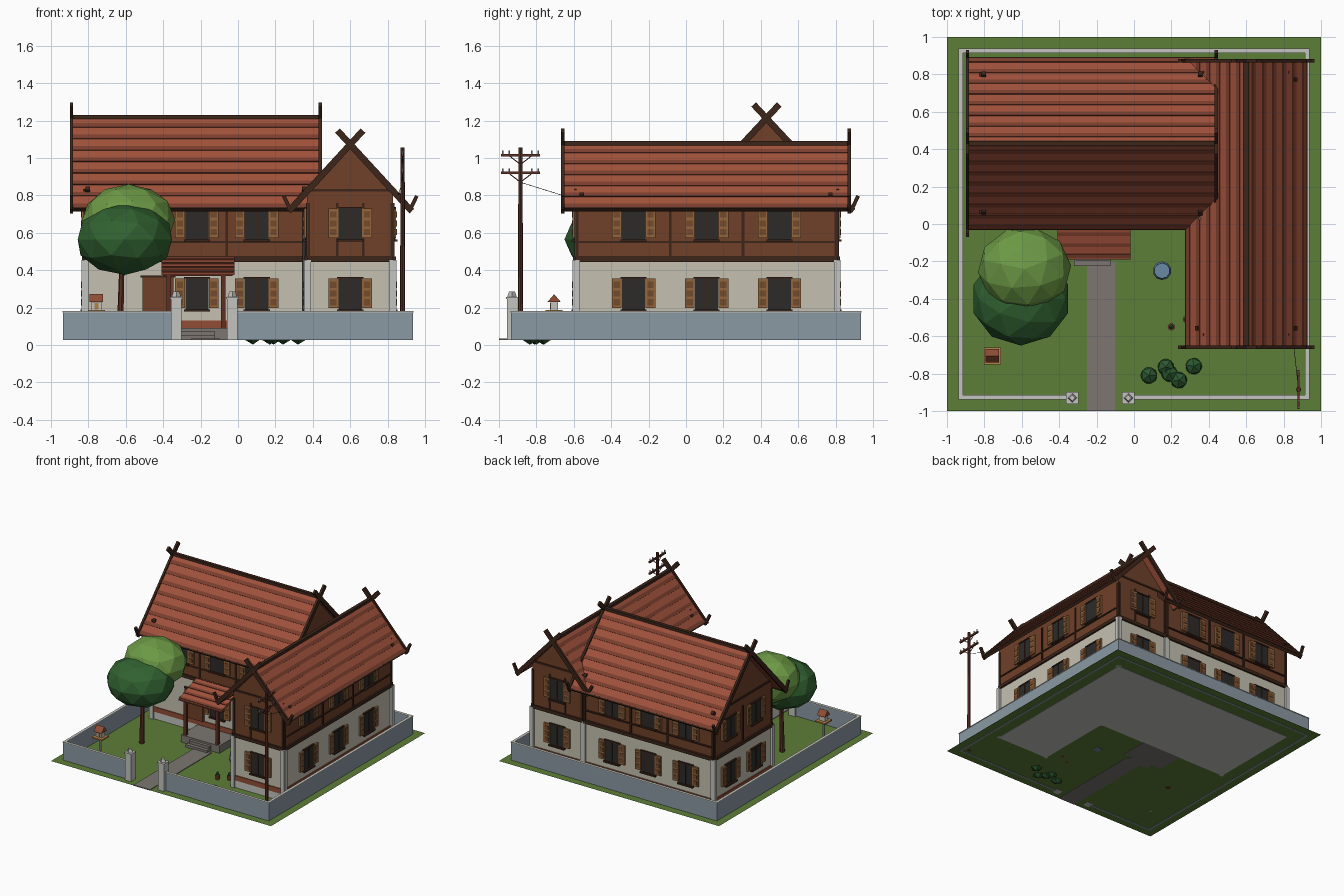
import bpy, bmesh, math
from math import pi
from mathutils import Matrix, Vector

if "Cube" in bpy.data.objects:
    bpy.data.objects.remove(bpy.data.objects["Cube"])

T, R = Matrix.Translation, Matrix.Rotation
I = Matrix.Identity(4)
COL = dict(grass=(.11, .21, .04), stone=(.56, .53, .44), pale=(.55, .55, .52), wood=(.16, .052, .022),
           trim=(.045, .018, .01), roof=(.36, .085, .045), tile=(.2, .05, .028), glass=(.025, .024, .022),
           shutter=(.3, .13, .045), slat=(.17, .07, .025), fence=(.26, .32, .37), path=(.2, .18, .16),
           brick=(.28, .075, .035), post=(.11, .03, .018), leaf_dark=(.03, .12, .03), leaf_light=(.15, .32, .06),
           bush=(.025, .1, .03), pipe=(.12, .12, .12), jar=(.14, .25, .36), gold=(.45, .22, .06))
MATS, BMS = {}, {}
for k, c in COL.items():
    MATS[k] = bpy.data.materials.new(k)
    MATS[k].diffuse_color = (*c, 1)


def part(name, mat):
    """Return the bmesh collecting geometry for a named part."""
    return BMS.setdefault(name, (bmesh.new(), mat))[0]


def box(bm, lo, hi, M=I):
    lo, hi = Vector(lo), Vector(hi)
    bmesh.ops.create_cube(bm, size=1, matrix=M @ T((lo + hi) / 2) @ Matrix.Diagonal((*(hi - lo), 1)))


def cyl(bm, p, q, r1, r2=None, n=8):
    p, q = Vector(p), Vector(q)
    M = T((p + q) / 2) @ (q - p).to_track_quat('Z', 'Y').to_matrix().to_4x4()
    bmesh.ops.create_cone(bm, cap_ends=True, segments=n, radius1=r1, radius2=r1 if r2 is None else r2,
                          depth=(q - p).length, matrix=M)


def ball(bm, c, r, sub=2, rot=0):
    bmesh.ops.create_icosphere(bm, subdivisions=sub, radius=1,
                               matrix=T(c) @ Matrix.Diagonal((*r, 1)) @ R(rot, 4, 'Z'))


def prism(bm, pts, u0, u1, M):
    """Extrude a (v, z) outline along the local x axis."""
    f = bm.faces.new([bm.verts.new(M @ Vector((u0, v, z))) for v, z in pts])
    g = bmesh.ops.extrude_face_region(bm, geom=[f])['geom']
    d = M.to_3x3() @ Vector((u1 - u0, 0, 0))
    bmesh.ops.translate(bm, verts=[v for v in g if isinstance(v, bmesh.types.BMVert)], vec=d)
    bmesh.ops.recalc_face_normals(bm, faces=bm.faces)


def gable_roof(name, M, hl, hw, z_ridge, z_eave, rows):
    """Two tiled slopes, ridge cap, crossed barge boards and upturned eave hooks."""
    rise = z_ridge - z_eave
    L, a = math.hypot(hw, rise), -math.atan2(rise, hw)
    slab, strips, trim = part(name + "_slopes", 'roof'), part(name + "_tile_rows", 'tile'), part(name + "_trim", 'trim')
    for s in (0, pi):
        S = M @ T((0, 0, z_ridge)) @ R(s, 4, 'Z') @ R(a, 4, 'X')
        box(slab, (-hl, 0, -.016), (hl, L, 0), S)
        for i in range(rows):
            w = L * (i + .6) / rows
            box(strips, (-hl, w, -.004), (hl, w + L / rows * .33, .005), S)
        box(trim, (-hl, L - .008, -.02), (hl, L + .004, .004), S)
        for e in (-hl, hl):
            box(trim, (e - .009, -.095, -.022), (e + .009, L + .015, .012), S)
            box(trim, (e - .009, -.01, -.01), (e + .009, .085, .01), S @ T((0, L + .005, -.008)) @ R(math.radians(112), 4, 'X'))
            u = e * .87
            box(trim, (u - .012, L * .78, 0), (u + .012, L * .82, .014), S)
    box(trim, (-hl, -.014, z_ridge - .012), (hl, .014, z_ridge + .01), M)


def window(M, x, z):
    """Dark glazing with bars, sill, lintel and a pair of panelled shutters."""
    W = M @ T((x, 0, z))
    box(part("window_glass", 'glass'), (-.062, -.008, 0), (.062, .01, .17), W)
    fr = part("window_frames", 'trim')
    box(fr, (-.07, -.022, -.012), (.07, .005, 0), W)
    box(fr, (-.07, -.014, .165), (.07, .005, .174), W)
    box(fr, (-.003, -.012, 0), (.003, 0, .17), W)
    for s in (-1, 1):
        S = W @ T((s * .09, 0, 0))
        box(part("shutters", 'shutter'), (-.026, -.016, .008), (.026, .004, .165), S)
        for k in range(3):
            box(part("shutter_panels", 'slat'), (-.017, -.019, .022 + k * .047), (.017, -.01, .055 + k * .047), S)


def wall(origin, ang, x0, x1, low, up, gable=False):
    """Dress one wall: windows, beams, timber posts, corner pillars."""
    M = T((*origin, 0)) @ R(ang, 4, 'Z')
    for x in low:
        window(M, x, .19)
    for x in up:
        window(M, x, .565)
    tim = part("timber_beams", 'trim')
    box(tim, (x0, -.014, .445), (x1, .01, .472), M)
    mids = [(p + q) / 2 for p, q in zip(sorted(up), sorted(up)[1:])] or [x0 + .16, x1 - .16]
    for x in [x0 + .008, x1 - .008] + mids:
        box(tim, (x - .007, -.007, .47), (x + .007, .005, .76), M)
    if gable:
        box(tim, (x0, -.007, .82), (x1, .005, .835), M)
    else:
        box(tim, (x0, -.007, .545), (x1, .004, .555), M)
    for x in (x0, x1):
        box(part("corner_pillars", 'pale'), (x - .017, -.012, .03), (x + .017, .02, .455), M)


# Ground and garden path
bmesh.ops.create_grid(part("lawn", 'grass'), x_segments=1, y_segments=1, size=1, matrix=T((0, 0, .03)))
box(part("garden_path", 'path'), (-.25, -1, .028), (-.1, -.2, .035))

# House storeys: main range along x, wing along y
MAIN, WING = T((-.225, .43, 0)), T((.6, .107, 0)) @ R(pi / 2, 4, 'Z')
for n, m, e, z0, z1 in (("stone_base", 'pale', .004, .028, .09), ("brick_course", 'brick', .008, .09, .13),
                        ("ground_floor", 'stone', 0, .13, .455)):
    box(part(n, m), (-.82 - e, .055 - e, z0), (.4, .81 + e, z1))
    box(part(n, m), (.37 - e, -.59 - e, z0), (.83 + e, .81 + e, z1))
up = part("upper_floor", 'wood')
prism(up, [(-.376, .455), (.376, .455), (.376, .79), (0, 1.195), (-.376, .79)], -.595, .625, MAIN)
prism(up, [(-.23, .455), (.23, .455), (.23, .8), (0, 1.053), (-.23, .8)], -.697, .703, WING)
gable_roof("main_roof", MAIN, .665, .457, 1.22, .73, 8)
gable_roof("wing_roof", WING, .765, .322, 1.08, .73, 6)

# Walls with their openings
wall((0, .055), 0, -.82, .36, [-.22, .1], [-.55, -.22, .1])
wall((0, -.59), 0, .37, .83, [.6], [.6], True)
wall((.83, 0), pi / 2, -.59, .81, [-.28, .11, .5], [-.28, .11, .5])
wall((0, .81), pi, -.36, .82, [-.1, .23, .57], [-.1, .23, .57])
wall((0, .81), pi, -.83, -.37, [-.6], [-.6], True)
wall((-.82, 0), -pi / 2, -.81, -.055, [-.6, -.27], [-.6, -.27], True)
wall((.37, 0), -pi / 2, -.05, .59, [.28], [.28])
cyl(part("downpipe", 'pipe'), (.352, .03, .03), (.352, .03, .82), .008)

# Door and porch
box(part("door", 'wood'), (-.51, .035, .13), (-.345, .06, .36))
box(part("door_frame", 'trim'), (-.52, .042, .36), (-.335, .06, .372))
box(part("porch_floor", 'path'), (-.4, -.17, .028), (-.05, .055, .09))
for k in range(2):
    box(part("porch_steps", 'path'), (-.31 - .01 * k, -.195 - .03 * k, .028), (-.125, -.16, .075 - .023 * k))
for x in (-.37, -.08):
    box(part("porch_posts", 'post'), (x - .012, -.16, .09), (x + .012, -.136, .395))
box(part("porch_beam", 'post'), (-.4, -.162, .368), (-.03, -.134, .385))
P = T((-.215, -.185, .375)) @ R(math.atan2(.085, .24), 4, 'X')
box(part("porch_roof", 'roof'), (-.195, 0, 0), (.195, .255, .014), P)
for k in range(4):
    box(part("porch_tile_rows", 'tile'), (-.195, .01 + .062 * k, .01), (.195, .03 + .062 * k, .019), P)

# Boundary wall with gate pillars
for lo, hi in (((-.935, -.935), (-.34, -.918)), ((-.02, -.935), (.935, -.918)), ((-.935, .918), (.935, .935)),
               ((-.935, -.935), (-.918, .935)), ((.918, -.935), (.935, .935))):
    box(part("boundary_wall", 'fence'), (*lo, .028), (*hi, .175))
    box(part("wall_coping", 'pale'), (lo[0] - .003, lo[1] - .003, .175), (hi[0] + .003, hi[1] + .003, .181))
for x in (-.33, -.03):
    g = part("gate_pillars", 'pale')
    box(g, (x - .028, -.958, .028), (x + .028, -.902, .25))
    box(g, (x - .033, -.963, .245), (x + .033, -.897, .258))
    cyl(g, (x, -.93, .255), (x, -.93, .285), .026, .016, 4)

# Tree
t = part("tree_trunk", 'post')
cyl(t, (-.63, -.35, .028), (-.62, -.35, .5), .02, .012, 7)
cyl(t, (-.62, -.35, .36), (-.58, -.26, .55), .01, .007, 6)
ball(part("tree_crown_low", 'leaf_dark'), (-.605, -.4, .565), (.265, .25, .19))
ball(part("tree_crown_high", 'leaf_light'), (-.585, -.24, .67), (.25, .225, .19), 2, .4)

# Bushes, water jar and flower pots
for i, (x, y) in enumerate(((.08, -.81), (.17, -.765), (.24, -.835), (.32, -.76), (.19, -.8))):
    ball(part("bushes", 'bush'), (x, y, .05), (.05, .05, .048), 1, i)
j = part("water_jar", 'jar')
for z0, z1, r0, r1 in ((.028, .075, .03, .05), (.075, .11, .05, .036), (.11, .122, .042, .042)):
    cyl(j, (.15, -.25, z0), (.15, -.25, z1), r0, r1, 10)
for x, y in ((.2, -.55), (.28, -.51)):
    cyl(part("flower_pots", 'brick'), (x, y, .028), (x, y, .065), .014, .02)
    ball(part("pot_plants", 'bush'), (x, y, .075), (.014, .014, .02), 1)

# Miniature shrine on a post
sx, sy = -.757, -.705
cyl(part("shrine_post", 'pale'), (sx, sy, .028), (sx, sy, .18), .009)
box(part("shrine_tray", 'gold'), (sx - .046, sy - .046, .175), (sx + .046, sy + .046, .186))
box(part("shrine_body", 'pale'), (sx - .026, sy - .02, .186), (sx + .026, sy + .02, .235))
box(part("shrine_door", 'gold'), (sx - .01, sy - .023, .19), (sx + .01, sy - .018, .225))
prism(part("shrine_roof", 'brick'), [(-.036, .23), (.036, .23), (0, .272)], -.036, .036, T((sx, sy, 0)))

# Utility pole with cross arms, insulators, braces and a service wire
px, py = .88, -.885
p = part("utility_pole", 'post')
cyl(p, (px, py, .028), (px, py, 1.055), .014, .011)
for z in (.92, 1.015):
    box(p, (px - .006, py - .105, z - .007), (px + .006, py + .105, z + .007))
    for s in (-1, 1):
        cyl(p, (px, py, z - .05), (px, py + s * .065, z), .003, n=5)
        for d in (.06, .095):
            cyl(part("insulators", 'pale'), (px, py + s * d, z + .005), (px, py + s * d, z + .025), .005, n=6)
cyl(part("service_wire", 'trim'), (px, py, .87), (.855, -.66, .8), .0015, n=4)

# Turn the collected geometry into objects
for name, (bm, mat) in BMS.items():
    me = bpy.data.meshes.new(name)
    bm.to_mesh(me)
    bm.free()
    me.materials.append(MATS[mat])
    bpy.context.collection.objects.link(bpy.data.objects.new(name, me))

for m in bpy.data.materials:
    if m.users and not m.is_grease_pencil:
        m.use_nodes = True
        m.node_tree.nodes["Principled BSDF"].inputs["Base Color"].default_value = m.diffuse_color
